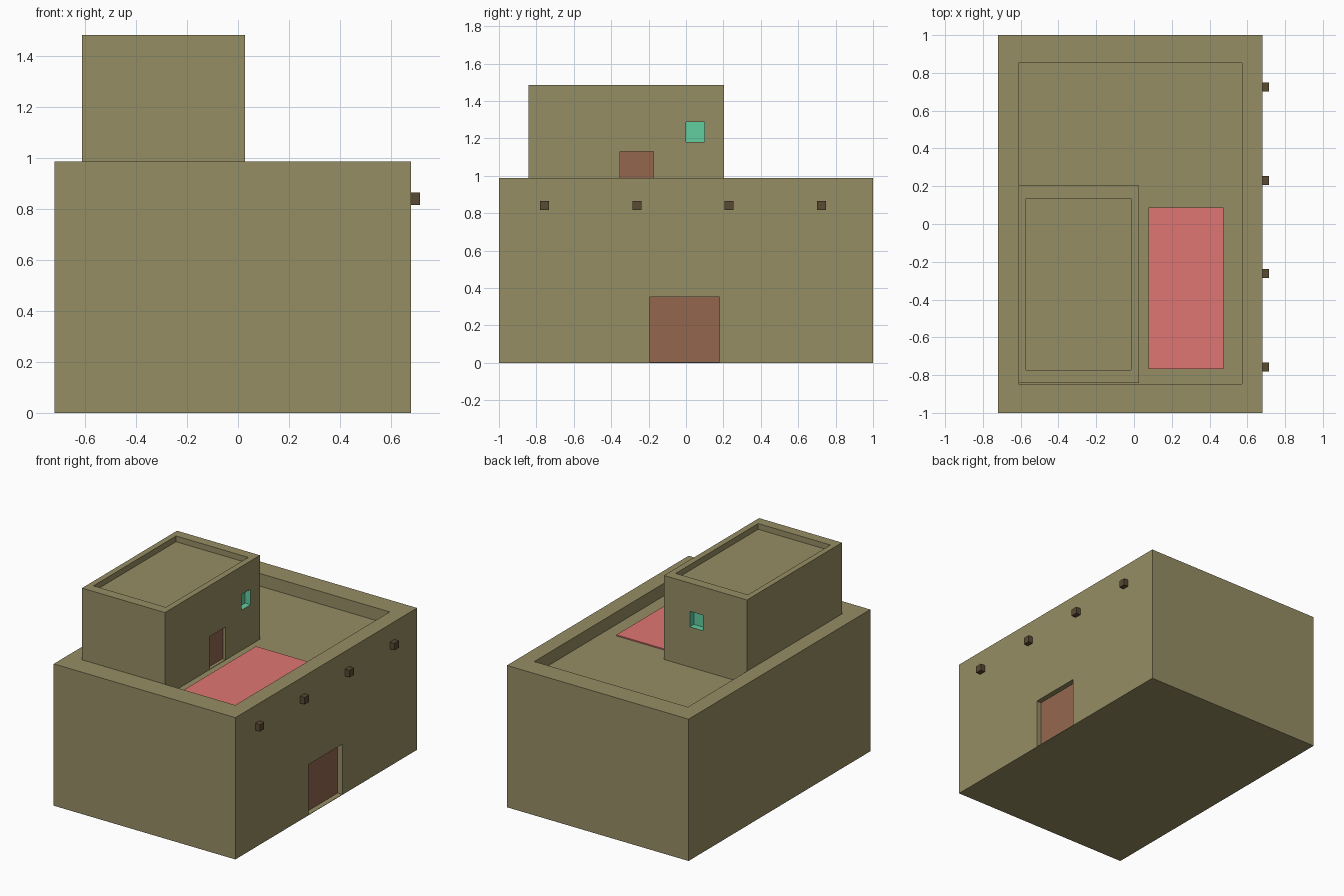
import bpy
import bmesh
from mathutils import Vector

if "Cube" in bpy.data.objects:
    bpy.data.objects.remove(bpy.data.objects["Cube"])


def material(name, rgb):
    # display colour converted to linear
    m = bpy.data.materials.new(name)
    m.diffuse_color = [(c / 255) ** 2.2 for c in rgb] + [1]
    m.use_nodes = True
    m.node_tree.nodes["Principled BSDF"].inputs["Base Color"].default_value = m.diffuse_color
    return m


ADOBE = material("adobe", (148, 140, 100))
WOOD = material("door_wood", (146, 103, 80))
BEAM = material("beam_wood", (90, 75, 54))
TEAL = material("window_teal", (98, 205, 160))
RED = material("rug_red", (222, 117, 114))


def box(name, x, y, z, mat):
    """Axis-aligned box from (min, max) ranges."""
    lo, hi = Vector((x[0], y[0], z[0])), Vector((x[1], y[1], z[1]))
    bm = bmesh.new()
    bmesh.ops.create_cube(bm, size=1)
    for v in bm.verts:
        v.co = Vector([lo[i] if v.co[i] < 0 else hi[i] for i in range(3)])
    mesh = bpy.data.meshes.new(name)
    bm.to_mesh(mesh)
    bm.free()
    mesh.materials.append(mat)
    ob = bpy.data.objects.new(name, mesh)
    bpy.context.collection.objects.link(ob)
    return ob


def carve(target, x, y, z, mat=ADOBE):
    """Cut a box-shaped recess; its faces take the given material."""
    cutter = box("cutter", x, y, z, mat)
    cutter.hide_render = True
    mod = target.modifiers.new("recess", 'BOOLEAN')
    mod.operation = 'DIFFERENCE'
    mod.solver = 'EXACT'
    mod.material_mode = 'TRANSFER'
    mod.object = cutter
    bpy.context.view_layer.objects.active = target
    bpy.ops.object.modifier_apply(modifier=mod.name)
    bpy.data.objects.remove(cutter)


# Ground floor block with a sunken roof terrace and a doorway
ROOF = 0.90
house = box("lower_house", (-0.72, 0.68), (-1, 1), (0, 0.988), ADOBE)
carve(house, (-0.612, 0.572), (-0.847, 0.853), (ROOF, 1.2))
carve(house, (0.64, 0.8), (-0.195, 0.178), (0.003, 0.353))
box("front_door", (0.63, 0.643), (-0.195, 0.178), (0.003, 0.353), WOOD)

# Upper room with sunken roof, doorway and two windows
room = box("upper_room", (-0.612, 0.027), (-0.843, 0.203), (ROOF, 1.485), ADOBE)
carve(room, (-0.572, -0.015), (-0.773, 0.135), (1.445, 1.6))
carve(room, (0.002, 0.1), (-0.352, -0.175), (ROOF + 0.003, 1.13))
carve(room, (-0.015, 0.1), (0.0, 0.1), (1.18, 1.288), TEAL)
carve(room, (-0.273, -0.172), (0.158, 0.3), (1.18, 1.288), TEAL)
box("terrace_door", (-0.01, 0.005), (-0.352, -0.175), (ROOF + 0.003, 1.13), WOOD)

# Rug on the terrace
box("terrace_rug", (0.077, 0.474), (-0.767, 0.088), (ROOF, 0.908), RED)

# Roof beam ends sticking out of the right wall
for i in range(4):
    y = -0.757 + i * 0.494
    box(f"roof_beam_{i + 1}", (0.66, 0.715), (y - 0.024, y + 0.024), (0.816, 0.865), BEAM)
